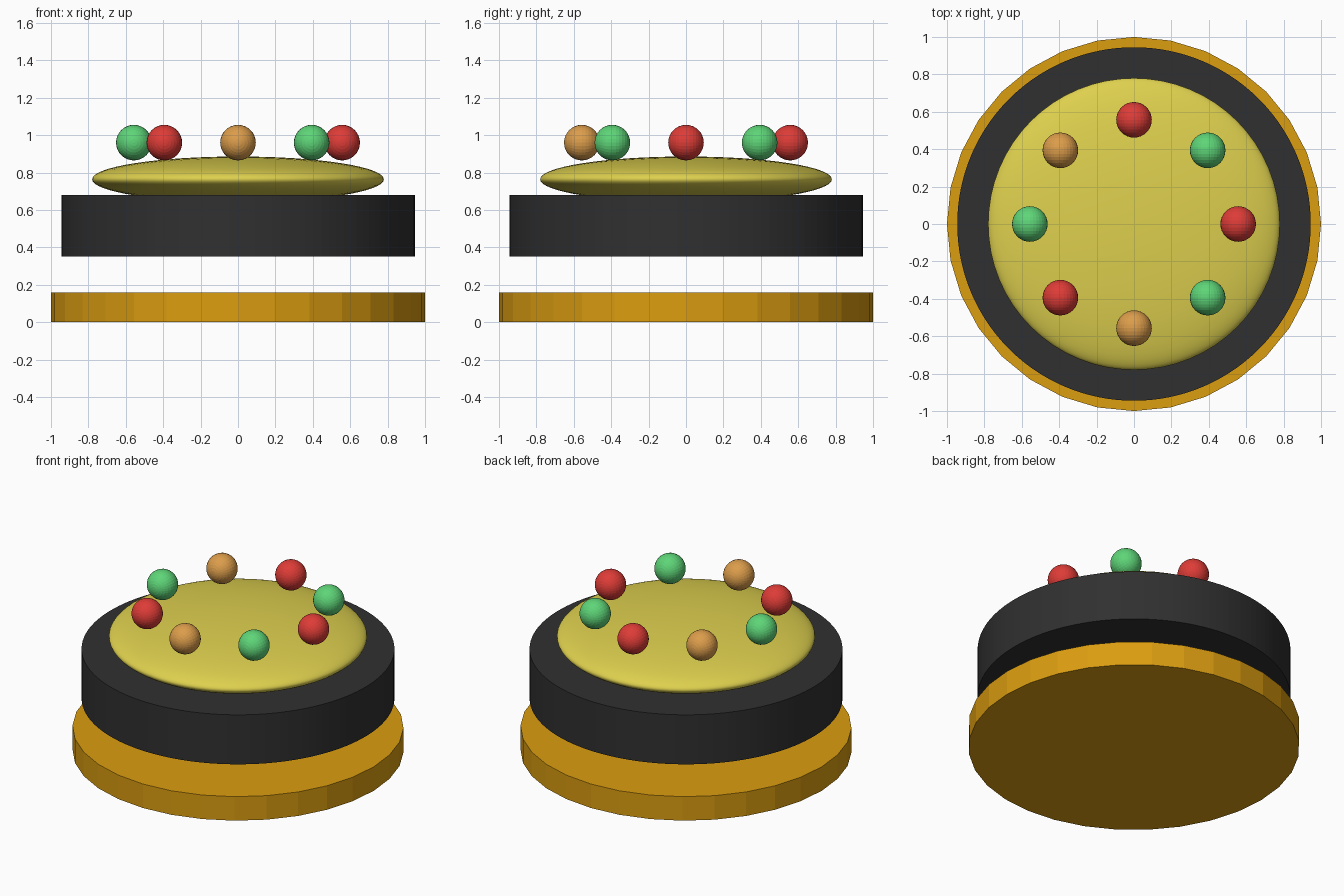
import bpy, math

if "Cube" in bpy.data.objects:
    bpy.data.objects.remove(bpy.data.objects["Cube"])


def material(name, rgb):
    """Flat colour from 0-255 sRGB values, stored as linear."""
    def lin(c):
        c /= 255
        return c / 12.92 if c <= 0.04045 else ((c + 0.055) / 1.055) ** 2.4
    m = bpy.data.materials.new(name)
    m.diffuse_color = (*[lin(c) for c in rgb], 1)
    m.use_nodes = True
    m.node_tree.nodes["Principled BSDF"].inputs["Base Color"].default_value = m.diffuse_color
    return m


gold = material("gold", (219, 157, 16))
black = material("black", (48, 48, 48))
yellow = material("yellow", (222, 208, 78))
red = material("red", (222, 60, 55))
green = material("green", (94, 213, 120))
orange = material("orange", (220, 157, 75))


def finish(name, mat):
    ob = bpy.context.object
    ob.name = name
    ob.data.materials.append(mat)
    return ob


def disc(name, mat, radius, z0, z1, sides):
    bpy.ops.mesh.primitive_cylinder_add(vertices=sides, radius=radius, depth=z1 - z0,
                                        location=(0, 0, (z0 + z1) / 2))
    return finish(name, mat)


def ball(name, mat, radius, loc, segments, rings, squash=1):
    # Poles lie along y
    bpy.ops.mesh.primitive_uv_sphere_add(segments=segments, ring_count=rings, radius=radius,
                                         location=loc, rotation=(math.pi / 2, 0, 0))
    ob = finish(name, mat)
    ob.scale = (1, squash, 1)  # local y points up after the turn
    return ob


# Faceted base plate and the drum floating above it
disc("base_plate", gold, 1.0, 0, 0.16, 32)
disc("drum", black, 0.945, 0.35, 0.68, 128)

# Flattened cushion sunk into the drum
ball("cushion", yellow, 0.78, (0, 0, 0.764), 64, 32, 0.122 / 0.78)
bpy.ops.object.shade_smooth_by_angle()

# Ring of coloured balls, counter-clockwise from +x
for i, mat in enumerate([red, green, red, orange, green, red, orange, green]):
    a = i * math.pi / 4
    ball(f"ball_{i + 1}", mat, 0.095,
         (0.557 * math.cos(a), 0.557 * math.sin(a), 0.96), 32, 16)
